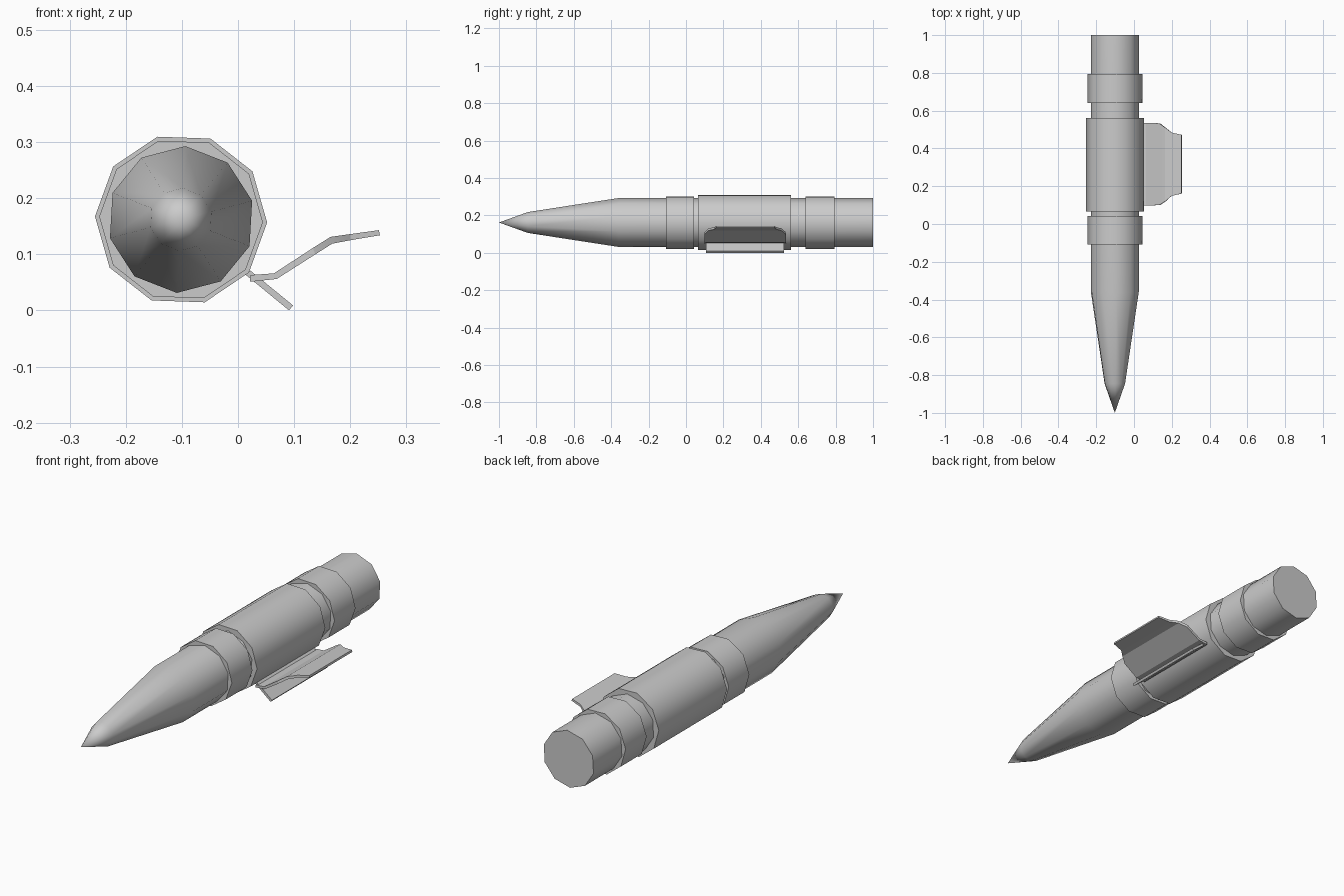
import bpy, bmesh, math

if "Cube" in bpy.data.objects:
    bpy.data.objects.remove(bpy.data.objects["Cube"])

CX, CZ, SIDES = -0.1015, 0.162, 10


def finish(name, bm, smooth_angle):
    bmesh.ops.recalc_face_normals(bm, faces=bm.faces)
    mesh = bpy.data.meshes.new(name)
    bm.to_mesh(mesh)
    bm.free()
    obj = bpy.data.objects.new(name, mesh)
    bpy.context.collection.objects.link(obj)
    bpy.ops.object.select_all(action='DESELECT')
    obj.select_set(True)
    bpy.context.view_layer.objects.active = obj
    bpy.ops.object.shade_smooth_by_angle(angle=math.radians(smooth_angle))
    return obj


def lathe(name, profile, phase):
    """Ten-sided solid around the long axis; profile is (y, radius)."""
    bm = bmesh.new()
    rings = []
    for y, r in profile:
        if r == 0:
            rings.append([bm.verts.new((CX, y, CZ))] * SIDES)
            continue
        ring = []
        for i in range(SIDES):
            a = math.radians(phase) + math.tau * i / SIDES
            ring.append(bm.verts.new((CX + r * math.cos(a), y, CZ + r * math.sin(a))))
        rings.append(ring)
    for a, b in zip(rings, rings[1:]):
        for i in range(SIDES):
            j = (i + 1) % SIDES
            quad = list(dict.fromkeys((a[i], a[j], b[j], b[i])))
            bm.faces.new(quad)
    for ring in (rings[0], rings[-1]):
        if len(set(ring)) == SIDES:
            bm.faces.new(ring)
    return finish(name, bm, 40)


def plate(name, stations):
    """Bent plate; each station is (top x, top z, bottom x, bottom z, y start, y end)."""
    bm = bmesh.new()
    loops = []
    for tx, tz, bx, bz, y0, y1 in stations:
        loops.append([bm.verts.new(p) for p in
                      ((tx, y0, tz), (tx, y1, tz), (bx, y1, bz), (bx, y0, bz))])
    for a, b in zip(loops, loops[1:]):
        for i in range(4):
            j = (i + 1) % 4
            bm.faces.new((a[i], a[j], b[j], b[i]))
    bm.faces.new(loops[0])
    bm.faces.new(loops[-1])
    return finish(name, bm, 20)


# Pointed body
lathe("missile_body", [(-1, 0), (-0.845, 0.056), (-0.36, 0.131), (1, 0.131)], 14.7)

# Collars and central sleeve
for name, y0, y1, r in (("front_collar", -0.108, 0.042, 0.146),
                        ("central_sleeve", 0.065, 0.562, 0.1535),
                        ("rear_collar", 0.64, 0.793, 0.146)):
    lathe(name, [(y0, r), (y1, r)], -2)

# Upper bent mounting fin with tapered outer edge
plate("upper_fin", [
    (0.022, 0.063, 0.021, 0.051, 0.098, 0.535),
    (0.064, 0.066, 0.069, 0.056, 0.098, 0.535),
    (0.133, 0.111, 0.138, 0.100, 0.100, 0.533),
    (0.165, 0.131, 0.168, 0.119, 0.120, 0.510),
    (0.200, 0.136, 0.200, 0.125, 0.149, 0.484),
    (0.251, 0.143, 0.253, 0.134, 0.161, 0.472),
])

# Lower straight fin
plate("lower_fin", [
    (0.022, 0.071, 0.013, 0.064, 0.107, 0.523),
    (0.098, 0.009, 0.091, 0.000, 0.107, 0.523),
])
